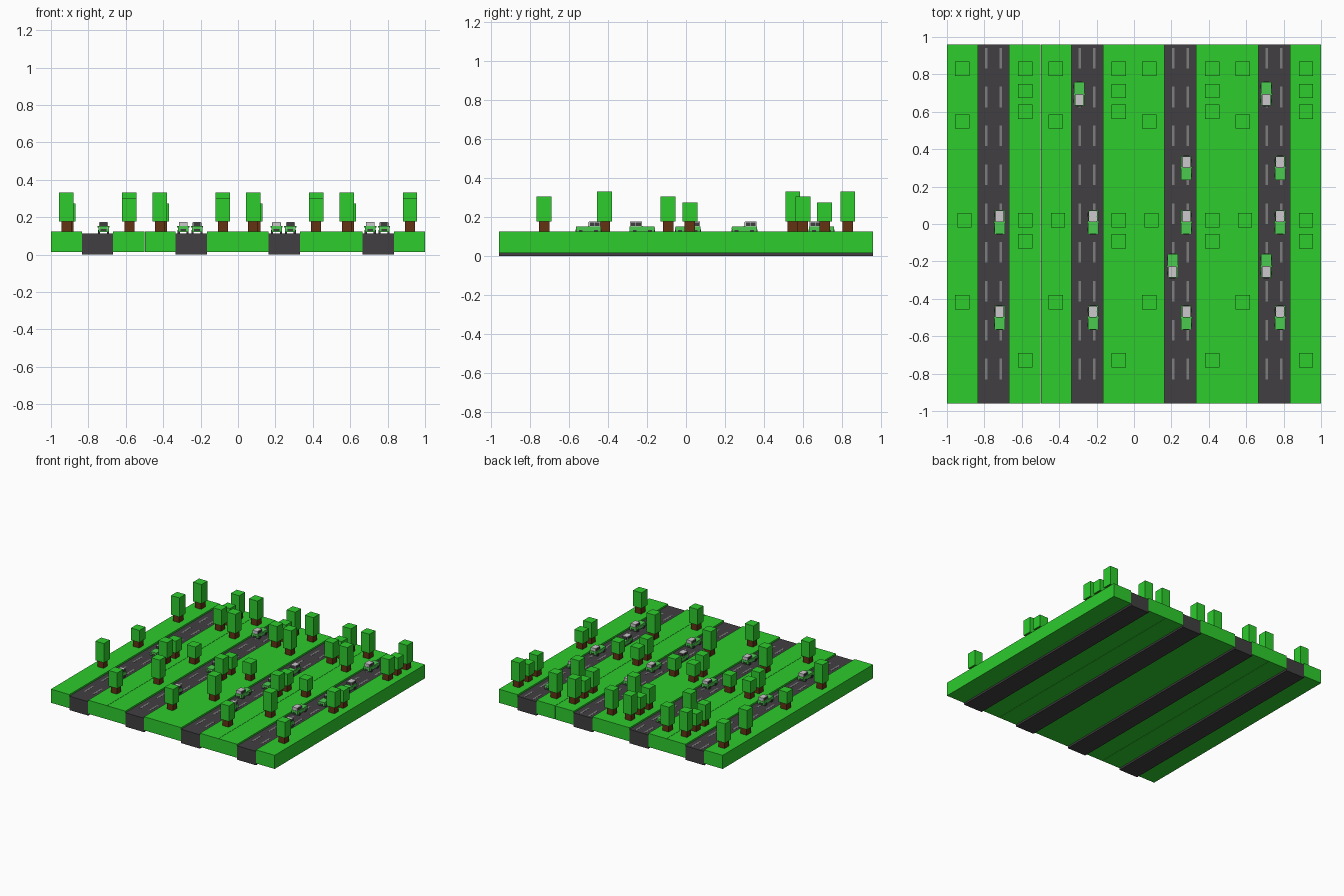
import bpy, bmesh
from mathutils import Matrix, Vector

if "Cube" in bpy.data.objects:
    bpy.data.objects.remove(bpy.data.objects["Cube"])


def lin(c):
    c /= 255
    return c / 12.92 if c <= 0.04045 else ((c + 0.055) / 1.055) ** 2.4


def mat(name, r, g, b):
    m = bpy.data.materials.new(name)
    m.diffuse_color = (lin(r), lin(g), lin(b), 1)
    m.use_nodes = True
    m.node_tree.nodes["Principled BSDF"].inputs["Base Color"].default_value = m.diffuse_color
    return m


GRASS = mat("grass green", 45, 204, 45)
ASPHALT = mat("asphalt grey", 65, 63, 65)
PAINT = mat("lane paint grey", 125, 125, 125)
BARK = mat("bark brown", 98, 50, 18)
BODY = mat("car green", 75, 203, 78)
ROOF = mat("roof light grey", 203, 200, 203)
GLASS = mat("dark glass", 62, 62, 64)


def box_mesh(name, parts):
    """One mesh from boxes given as (material, min corner, max corner)."""
    bm = bmesh.new()
    mats = []
    for m, lo, hi in parts:
        if m not in mats:
            mats.append(m)
        lo, hi = Vector(lo), Vector(hi)
        mtx = Matrix.Translation((lo + hi) / 2) @ Matrix.Diagonal((*(hi - lo), 1))
        verts = bmesh.ops.create_cube(bm, size=1, matrix=mtx)["verts"]
        for f in {f for v in verts for f in v.link_faces}:
            f.material_index = mats.index(m)
    me = bpy.data.meshes.new(name)
    bm.to_mesh(me)
    bm.free()
    for m in mats:
        me.materials.append(m)
    return me


def place(name, me, loc=(0, 0, 0), turn=0):
    ob = bpy.data.objects.new(name, me)
    ob.location = loc
    ob.rotation_euler.z = turn
    bpy.context.collection.objects.link(ob)
    return ob


HALF_Y, ROAD_TOP, GRASS_TOP = 0.96, 0.112, 0.125
ROADS = [-0.751, -0.251, 0.248, 0.749]
RW = 0.084

# Grass strips between and beside the roads
edges = [-1, ROADS[0] - RW, ROADS[0] + RW, -0.499, -0.497, ROADS[1] - RW,
         ROADS[1] + RW, ROADS[2] - RW, ROADS[2] + RW, 0.496, 0.498,
         ROADS[3] - RW, ROADS[3] + RW, 1]
for x0, x1 in zip(edges[::2], edges[1::2]):
    place("grass_strip", box_mesh("grass_strip", [
        (GRASS, (x0, -HALF_Y, 0.015), (x1, HALF_Y, GRASS_TOP))]))

# Road slab with two rows of dashes
slab = [(ASPHALT, (-RW, -HALF_Y, 0), (RW, HALF_Y, ROAD_TOP))]
for i in range(9):
    y = 0.887 - i * 0.2078
    for x in (-0.039, 0.039):
        slab.append((PAINT, (x - 0.007, y - 0.055, ROAD_TOP - 0.002),
                     (x + 0.007, y + 0.055, ROAD_TOP + 0.001)))
road = box_mesh("road", slab)

# Car, bonnet towards -y, resting on z = 0
parts = [(BODY, (-0.028, -0.064, 0.009), (0.028, 0.064, 0.040)),
         (ROOF, (-0.022, 0.002, 0.040), (0.022, 0.061, 0.064)),
         (GLASS, (-0.019, 0.000, 0.042), (0.019, 0.003, 0.061)),
         (GLASS, (-0.015, -0.066, 0.014), (0.015, -0.063, 0.024)),
         (GLASS, (-0.015, 0.063, 0.014), (0.015, 0.066, 0.024))]
for s in (-1, 1):
    def side(m, a, b, y0, y1, z0, z1):
        x0, x1 = sorted((s * a, s * b))
        parts.append((m, (x0, y0, z0), (x1, y1, z1)))
    side(BODY, 0.026, 0.033, -0.004, 0.004, 0.034, 0.042)        # mirror
    side(GLASS, 0.021, 0.0235, 0.007, 0.031, 0.042, 0.060)       # windows
    side(GLASS, 0.021, 0.0235, 0.034, 0.057, 0.042, 0.060)
    side(ROOF, 0.018, 0.026, -0.0655, -0.063, 0.027, 0.034)      # headlight
    for y in (-0.040, 0.038):                                    # wheels
        side(GLASS, 0.018, 0.0295, y - 0.010, y + 0.010, 0, 0.020)
car = box_mesh("car", parts)


# Trees in three heights
def tree_mesh(top):
    return box_mesh("tree", [(BARK, (-0.027, -0.027, 0.12), (0.027, 0.027, 0.18)),
                             (GRASS, (-0.038, -0.038, 0.177), (0.038, 0.038, top))])


tall, mid, low = tree_mesh(0.332), tree_mesh(0.304), tree_mesh(0.274)
TREES = [(-0.167, 0.83, tall), (-0.167, 0.548, tall), (-0.155, 0.02, low),
         (-0.167, -0.418, tall), (0.17, 0.83, tall), (0.17, 0.711, low),
         (0.17, 0.60, mid), (0.17, 0.02, low), (0.17, -0.092, mid),
         (0.17, -0.728, mid)]

# Cars on each road: right lane heads to -y, left lane heads to +y
RIGHT_LANE = [(0.01, -0.5), (0.01, -0.5), (0.30, 0.01, -0.5), (0.30, 0.01, -0.5)]
LEFT_LANE = [(), (0.695,), (-0.225,), (0.695, -0.225)]

for cx, right, left in zip(ROADS, RIGHT_LANE, LEFT_LANE):
    place("road", road, (cx, 0, 0))
    for x, y, me in TREES:
        place("tree", me, (cx + x, y, 0))
    for y in right:
        place("car", car, (cx + 0.032, y, ROAD_TOP))
    for y in left:
        place("car", car, (cx - 0.042, y, ROAD_TOP), 3.14159265)
